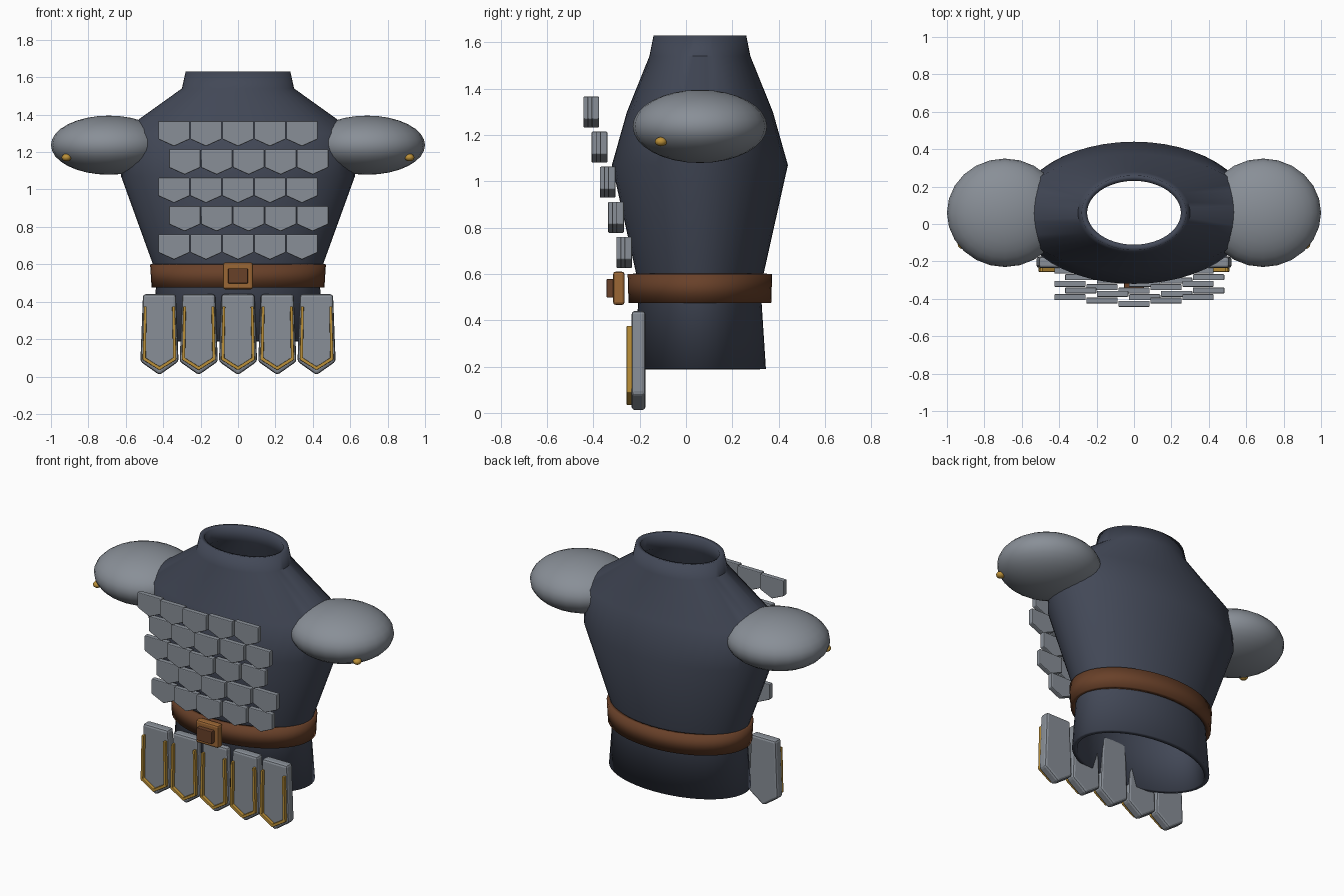
import bpy, bmesh, math
from mathutils import Matrix

if "Cube" in bpy.data.objects:
    bpy.data.objects.remove(bpy.data.objects["Cube"])

CY = 0.06  # body axis


def material(name, rgb):
    m = bpy.data.materials.new(name)
    m.diffuse_color = (*rgb, 1)
    m.use_nodes = True
    m.node_tree.nodes["Principled BSDF"].inputs["Base Color"].default_value = m.diffuse_color
    return m


SLATE = material("dark_slate", (0.055, 0.065, 0.095))
STEEL = material("steel_grey", (0.25, 0.275, 0.31))
LEATHER = material("brown_leather", (0.14, 0.052, 0.022))
BRONZE = material("bronze", (0.33, 0.135, 0.035))
GOLD = material("gold", (0.5, 0.28, 0.04))


def finish(bm, name, mat, bevel=0, smooth=None, solid=0):
    bmesh.ops.recalc_face_normals(bm, faces=bm.faces)
    me = bpy.data.meshes.new(name)
    bm.to_mesh(me)
    bm.free()
    ob = bpy.data.objects.new(name, me)
    bpy.context.collection.objects.link(ob)
    me.materials.append(mat)
    if solid:
        mod = ob.modifiers.new("wall", 'SOLIDIFY')
        mod.thickness, mod.offset = solid, -1
    if bevel:
        mod = ob.modifiers.new("bevel", 'BEVEL')
        mod.width, mod.segments = bevel, 2
    if smooth:
        bpy.ops.object.select_all(action='DESELECT')
        bpy.context.view_layer.objects.active = ob
        ob.select_set(True)
        bpy.ops.object.shade_smooth_by_angle(angle=math.radians(smooth))
    return ob


def tube(name, mat, rings, wall, n=48):
    """Open elliptical tube through (z, rx, ry) rings, thickened inward."""
    bm = bmesh.new()
    loops = [[bm.verts.new((rx * math.cos(math.tau * i / n),
                            CY + ry * math.sin(math.tau * i / n), z))
              for i in range(n)] for z, rx, ry in rings]
    for a, b in zip(loops, loops[1:]):
        for i in range(n):
            j = (i + 1) % n
            bm.faces.new((a[i], a[j], b[j], b[i]))
    return finish(bm, name, mat, smooth=40, solid=wall)


def plate(name, mat, outline, x, y0, y1, z, bevel=0):
    """Extrude an (x, z) outline from y0 back to y1."""
    bm = bmesh.new()
    front = [bm.verts.new((x + px, y0, z + pz)) for px, pz in outline]
    back = [bm.verts.new((x + px, y1, z + pz)) for px, pz in outline]
    bm.faces.new(front)
    bm.faces.new(back[::-1])
    for i in range(len(front)):
        j = (i + 1) % len(front)
        bm.faces.new((front[i], back[i], back[j], front[j]))
    return finish(bm, name, mat, bevel)


def ellipsoid(name, mat, center, radii, u, v):
    bm = bmesh.new()
    bmesh.ops.create_uvsphere(bm, u_segments=u, v_segments=v, radius=1,
                              matrix=Matrix.Translation(center) @ Matrix.Diagonal((*radii, 1)))
    return finish(bm, name, mat, smooth=40)


def rect(w, h):
    return [(-w, -h), (w, -h), (w, h), (-w, h)]


# Body shell and belt
tube("torso_shell", SLATE, [(0.19, 0.46, 0.285), (0.53, 0.435, 0.263), (0.60, 0.455, 0.275),
                            (1.07, 0.625, 0.38), (1.30, 0.635, 0.315),
                            (1.54, 0.30, 0.218), (1.63, 0.28, 0.2)], 0.03)
tube("belt", LEATHER, [(0.475, 0.462, 0.308), (0.60, 0.47, 0.312)], 0.03)

# Buckle
plate("buckle_frame", BRONZE, rect(0.08, 0.072), 0, -0.315, -0.265, 0.538, 0.012)
plate("buckle_center", LEATHER, rect(0.053, 0.04), 0, -0.343, -0.30, 0.538, 0.004)

# Overlapping chest scales: staggered rows that step back toward the sides
scale = [(-0.084, 0), (-0.084, -0.097), (0, -0.135), (0.084, -0.097), (0.084, 0)]
for row in range(5):
    for i in range(-2, 3):
        x = 0.171 * i + (0.057 if row % 2 else 0)
        y = -0.443 + 0.0355 * row + 0.018 * abs(i)
        plate("chest_scale", STEEL, scale, x, y, y + 0.032, 1.366 - 0.1515 * row, 0.005)

# Skirt flaps with gold edging
flap = [(-0.088, 0.44), (-0.102, 0.08), (0, 0.008), (0.102, 0.08), (0.088, 0.44)]
trim = [(-0.083, 0.375), (-0.09, 0.09), (0, 0.034), (0.09, 0.09), (0.083, 0.375),
        (0.068, 0.375), (0.073, 0.1), (0, 0.054), (-0.073, 0.1), (-0.068, 0.375)]
for i in range(-2, 3):
    plate("skirt_flap", STEEL, flap, 0.21 * i, -0.235, -0.175, 0, 0.014)
    plate("flap_trim", GOLD, trim, 0.21 * i, -0.256, -0.233, 0, 0.003)

# Shoulder guards with studs
for s in (-1, 1):
    ellipsoid("shoulder_guard", STEEL, (0.69 * s, CY, 1.237), (0.31, 0.29, 0.158), 24, 16)
    ellipsoid("shoulder_stud", GOLD, (0.917 * s, -0.108, 1.171), (0.026, 0.026, 0.02), 12, 8)
